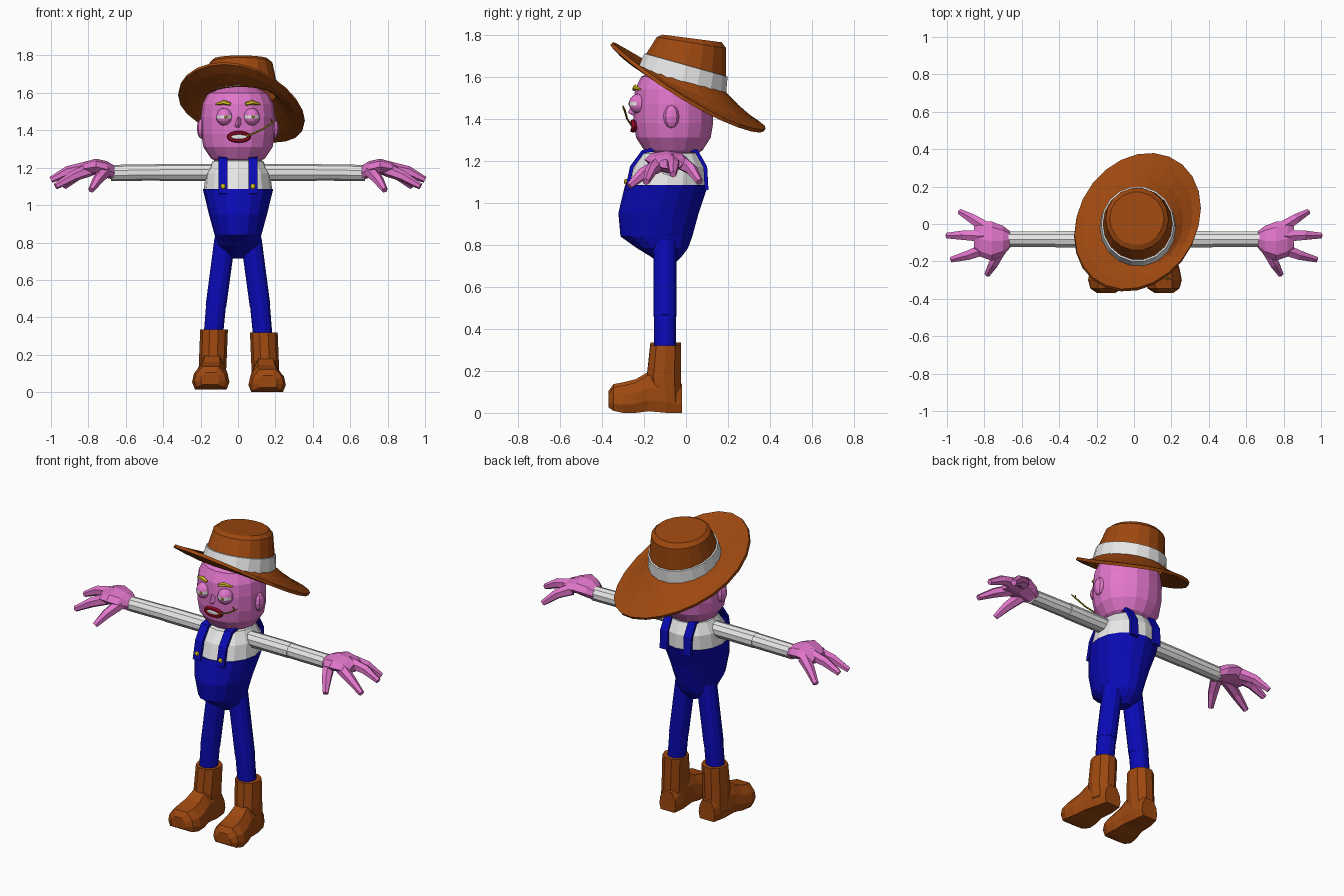
import bpy, bmesh, math
from mathutils import Vector

if "Cube" in bpy.data.objects:
    bpy.data.objects.remove(bpy.data.objects["Cube"])

def material(name, rgb):
    m = bpy.data.materials.new(name)
    m.diffuse_color = (*rgb, 1)
    m.use_nodes = True
    m.node_tree.nodes["Principled BSDF"].inputs["Base Color"].default_value = m.diffuse_color
    return m

PINK = material("pink skin", (0.76, 0.18, 0.60))
WHITE = material("white cloth", (0.82, 0.82, 0.82))
BLUE = material("blue denim", (0.003, 0.003, 0.47))
BROWN = material("brown leather", (0.34, 0.065, 0.005))
RED = material("dark red lips", (0.33, 0.003, 0.02))
YELLOW = material("yellow hair", (0.78, 0.62, 0.02))
STRAW = material("olive straw", (0.36, 0.26, 0.01))

def finish(bm, name, mats):
    bmesh.ops.recalc_face_normals(bm, faces=bm.faces)
    me = bpy.data.meshes.new(name)
    bm.to_mesh(me)
    bm.free()
    ob = bpy.data.objects.new(name, me)
    bpy.context.collection.objects.link(ob)
    for m in mats if isinstance(mats, list) else [mats]:
        me.materials.append(m)
    return ob

def loft(name, rings, mat, caps=(True, True)):
    """Skin a list of equal-length closed rings."""
    bm = bmesh.new()
    vs = [[bm.verts.new(p) for p in r] for r in rings]
    n = len(vs[0])
    for a, b in zip(vs, vs[1:]):
        for i in range(n):
            j = (i + 1) % n
            bm.faces.new((a[i], a[j], b[j], b[i]))
    if caps[0]:
        bm.faces.new(vs[0])
    if caps[1]:
        bm.faces.new(vs[-1])
    return finish(bm, name, mat)

def oval(cx, cy, z, rx, ry, n=16, slope=0.0):
    ring = []
    for i in range(n):
        t = 2 * math.pi * i / n
        dy = ry * math.sin(t)
        ring.append((cx + rx * math.cos(t), cy + dy, z + slope * dy))
    return ring

def tube(name, pts, radii, mat, n=8, flat=1.0):
    """Round rings along a path; flat squashes the second axis."""
    pts = [Vector(p) for p in pts]
    rings = []
    for i, p in enumerate(pts):
        d = (pts[min(i + 1, len(pts) - 1)] - pts[max(i - 1, 0)]).normalized()
        up = Vector((0, 0, 1)) if abs(d.z) < 0.8 else Vector((0, 1, 0))
        u = d.cross(up).normalized()
        v = u.cross(d)
        rings.append([p + radii[i] * (u * math.cos(a) + v * flat * math.sin(a))
                      for a in (2 * math.pi * (k + 0.5) / n for k in range(n))])
    return loft(name, rings, mat)

def ball(name, loc, size, mats, u=12, v=9, rule=None):
    bm = bmesh.new()
    bmesh.ops.create_uvsphere(bm, u_segments=u, v_segments=v, radius=1)
    for f in bm.faces:
        f.material_index = rule(f.calc_center_median()) if rule else 0
    for p in bm.verts:
        p.co = Vector([p.co[k] * size[k] + loc[k] for k in range(3)])
    return finish(bm, name, mats)

def body_ring(z, rx, front, back):
    return oval(0, (front + back) / 2, z, rx, (back - front) / 2)

# Torso: overalls with a forward belly, shirt above
loft("overalls", [body_ring(*r) for r in (
    (0.715, 0.03, -0.13, -0.05), (0.745, 0.08, -0.17, -0.02), (0.785, 0.11, -0.235, 0.01),
    (0.84, 0.125, -0.312, 0.03), (0.95, 0.155, -0.322, 0.06), (1.085, 0.188, -0.29, 0.105))], BLUE)
loft("shirt", [body_ring(*r) for r in (
    (1.08, 0.183, -0.284, 0.10), (1.17, 0.172, -0.255, 0.10),
    (1.235, 0.135, -0.205, 0.065), (1.255, 0.07, -0.14, 0.0))], WHITE)

# Head
loft("head", [oval(0, -0.06, z, r, r * 0.96) for z, r in (
    (1.215, 0.085), (1.25, 0.145), (1.31, 0.185), (1.38, 0.197),
    (1.47, 0.198), (1.54, 0.19), (1.60, 0.16), (1.635, 0.08))], PINK)

for s, side in ((-1, "left"), (1, "right")):
    # Straps over the shoulders
    path = [(-0.282, 1.06), (-0.258, 1.17), (-0.205, 1.243), (-0.07, 1.27),
            (0.05, 1.245), (0.092, 1.17), (0.098, 1.06)]
    bm = bmesh.new()
    rows = [[bm.verts.new((s * x, y, z)) for x in (0.055, 0.105)] for y, z in path]
    for a, b in zip(rows, rows[1:]):
        bm.faces.new((a[0], a[1], b[1], b[0]))
    ob = finish(bm, f"strap_{side}", BLUE)
    mod = ob.modifiers.new("thick", 'SOLIDIFY')
    mod.thickness = 0.018
    mod.offset = 0
    ball(f"button_{side}", (s * 0.08, -0.286, 1.10), (0.014, 0.01, 0.014), YELLOW, 8, 6)

    # Arms
    tube(f"upper_arm_{side}", [(s * 0.08, -0.082, 1.175), (s * 0.42, -0.082, 1.175)],
         [0.046, 0.046], WHITE, 10)
    tube(f"forearm_{side}", [(s * 0.41, -0.082, 1.175), (s * 0.68, -0.082, 1.172)],
         [0.044, 0.043], WHITE, 10)

    # Hands: palm plus three fingers and a thumb
    palm = []
    for x, y, z, ry, rz in ((0.66, -0.082, 1.172, 0.042, 0.038), (0.70, -0.09, 1.19, 0.08, 0.045),
                            (0.76, -0.092, 1.205, 0.105, 0.043), (0.82, -0.08, 1.195, 0.095, 0.036),
                            (0.855, -0.075, 1.185, 0.06, 0.025)):
        palm.append([(s * x, y + ry * math.cos(a), z + rz * math.sin(a))
                     for a in (2 * math.pi * k / 8 for k in range(8))])
    loft(f"palm_{side}", palm, PINK)
    digits = {"outer_finger": [(0.79, -0.02, 1.19), (0.86, 0.025, 1.16), (0.93, 0.065, 1.10)],
              "middle_finger": [(0.80, -0.065, 1.20), (0.91, -0.06, 1.18), (1.0, -0.062, 1.135)],
              "inner_finger": [(0.79, -0.13, 1.19), (0.88, -0.165, 1.155), (0.975, -0.19, 1.10)],
              "thumb": [(0.71, -0.13, 1.18), (0.75, -0.21, 1.135), (0.785, -0.27, 1.08)]}
    for name, pts in digits.items():
        tube(f"{name}_{side}", [(s * x, y, z) for x, y, z in pts],
             [0.036, 0.029, 0.017], PINK, 6)

    # Legs, bent slightly at the knee
    tube(f"thigh_{side}", [(s * 0.07, -0.1, 0.82), (s * 0.118, -0.1, 0.46)], [0.058, 0.057], BLUE, 12)
    tube(f"shin_{side}", [(s * 0.117, -0.1, 0.47), (s * 0.137, -0.1, 0.25)], [0.055, 0.053], BLUE, 12)

    # Boots: shaft and a foot turned slightly outward
    lift = 0.015 if s < 0 else 0
    cx = s * 0.133 + 0.005
    loft(f"boot_shaft_{side}", [oval(cx + s * dx, y, z + lift, rx, ry, 10) for z, dx, y, rx, ry in (
        (0.05, 0.01, -0.095, 0.072, 0.075), (0.17, 0.006, -0.105, 0.074, 0.085),
        (0.32, 0, -0.097, 0.074, 0.076))], BROWN)
    foot = []
    for y, w, top, bot in ((-0.018, 0.055, 0.12, 0.0), (-0.09, 0.07, 0.18, 0.0),
                           (-0.18, 0.078, 0.18, 0.008), (-0.24, 0.092, 0.145, 0.0),
                           (-0.30, 0.10, 0.13, 0.0), (-0.345, 0.085, 0.122, 0.01),
                           (-0.368, 0.05, 0.09, 0.025)):
        c = cx + s * (0.005 - 0.06 * (y + 0.09))
        h = top - bot
        foot.append([(c + w * fx, y, bot + h * fz + lift) for fx, fz in (
            (-0.85, 0), (0.85, 0), (1, 0.3), (0.9, 0.65), (0.5, 1), (-0.5, 1), (-0.9, 0.65), (-1, 0.3))])
    loft(f"boot_foot_{side}", foot, BROWN)

    # Ears
    ball(f"ear_{side}", (s * 0.195, -0.07, 1.41), (0.025, 0.038, 0.055), PINK, 8, 6)

    # Heavy-lidded eyes: a white slit round the front of the ball
    ball(f"eye_{side}", (s * 0.073, -0.225, 1.472), (0.045, 0.047, 0.047), [PINK, WHITE], 14, 9,
         lambda c: 1 if abs(c.z) < 0.1 and c.y < -0.35 else 0)
    ball(f"pupil_{side}", (s * 0.073 + 0.008, -0.27, 1.472), (0.009, 0.004, 0.008), STRAW, 8, 6)

    # Eyebrows
    tube(f"eyebrow_{side}", [(s * 0.04, -0.247, 1.54), (s * 0.075, -0.241, 1.55), (s * 0.118, -0.22, 1.54)],
         [0.009, 0.013, 0.006], YELLOW, 6)

# Nose
loft("nose", [[(-0.022, -0.235, z), (0, -0.235 - d, z), (0.022, -0.235, z)]
              for z, d in ((1.415, 0.02), (1.43, 0.042), (1.475, 0.015))], PINK)

# Mouth: ring of lips round a plate of teeth
lips = bmesh.new()
N, M = 16, 6
grid = []
for i in range(N):
    t = 2 * math.pi * i / N
    row = []
    for k in range(M):
        a = 2 * math.pi * k / M
        x = (0.052 + 0.013 * math.cos(a)) * math.cos(t)
        row.append(lips.verts.new((0.005 + x, -0.252 + 2.2 * x * x + 0.014 * math.sin(a),
                                   1.365 + (0.021 + 0.011 * math.cos(a)) * math.sin(t))))
    grid.append(row)
for i in range(N):
    for k in range(M):
        a, b, q = grid[i], grid[(i + 1) % N], (k + 1) % M
        lips.faces.new((a[k], b[k], b[q], a[q]))
finish(lips, "lips", RED)
ball("teeth", (0.005, -0.25, 1.365), (0.052, 0.008, 0.02), WHITE, 12, 6)

# Chewed straw with a forked tip
tube("straw", [(0.045, -0.258, 1.367), (0.12, -0.28, 1.40), (0.185, -0.292, 1.44)], [0.005] * 3, STRAW, 5)
for i, tip in enumerate(((0.175, -0.30, 1.462), (0.205, -0.30, 1.455))):
    tube(f"straw_fork_{i}", [(0.183, -0.291, 1.438), tip], [0.005, 0.003], STRAW, 5)

# Hat crown and band, tipped back
N = 18
loft("hat_crown", [oval(cx, y, z, rx, ry, N, sl) for cx, y, z, rx, ry, sl in (
    (0.02, -0.02, 1.575, 0.195, 0.205, -0.28), (0.02, 0.0, 1.655, 0.187, 0.193, -0.28),
    (0.016, 0.026, 1.762, 0.168, 0.168, -0.16), (0.015, 0.03, 1.782, 0.145, 0.142, -0.13))],
    BROWN, (False, True))
loft("hat_band", [oval(0.02, y, z, rx, ry, N, -0.28) for y, z, rx, ry in (
    (-0.02, 1.578, 0.204, 0.214), (0.0, 1.655, 0.195, 0.201), (0.0, 1.657, 0.183, 0.189))],
    WHITE, (False, False))

# Hat brim: lifts at the front, droops at the back and right
N = 24
inner = [Vector(p) for p in oval(0.02, -0.02, 1.585, 0.185, 0.195, N, -0.28)]
outer = []
for i in range(N):
    c, sn = math.cos(2 * math.pi * i / N), math.sin(2 * math.pi * i / N)
    x, y = 0.018 + 0.337 * c, 0.01 + 0.358 * sn + 0.07 * c
    outer.append(Vector((x, y, 1.562 - 0.54 * y - 0.11 * x - 0.035 * c * c)))
brim = loft("hat_brim", [[a.lerp(b, f) + Vector((0, 0, -0.05 * f * (1 - f))) for a, b in zip(inner, outer)]
                         for f in (0, 0.35, 0.7, 1)], BROWN, (False, False))
mod = brim.modifiers.new("thick", 'SOLIDIFY')
mod.thickness = 0.018
mod.offset = 0
